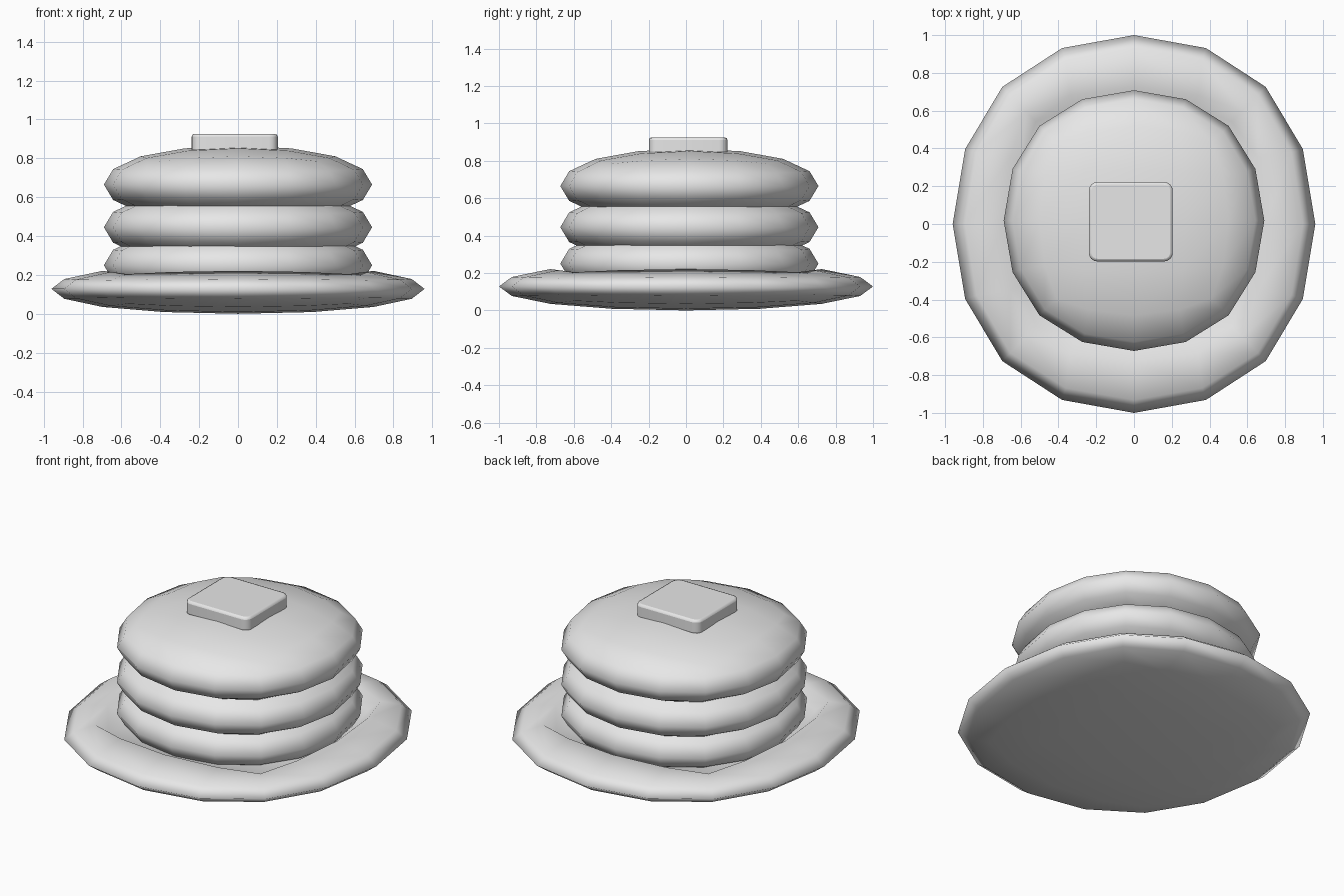
import bpy
import bmesh
from math import radians

old = bpy.data.objects.get("Cube")
if old:
    bpy.data.objects.remove(old, do_unlink=True)

COLOUR = (0.8, 0.8, 0.8, 1.0)
grey = bpy.data.materials.new("light_grey")
grey.use_nodes = True
grey.diffuse_color = COLOUR
grey.node_tree.nodes["Principled BSDF"].inputs["Base Color"].default_value = COLOUR


def add_cube(name):
    bpy.ops.mesh.primitive_cube_add(size=2)
    ob = bpy.context.object
    ob.name = name
    ob.data.materials.append(grey)
    return ob


def rounded_disc(name, centre, radii):
    """Squashed ball made from a twice subdivided cube, fitted to the radii."""
    ob = add_cube(name)
    ob.modifiers.new("round", "SUBSURF").levels = 2
    bpy.ops.object.modifier_apply(modifier="round")
    reach = max(v.co.z for v in ob.data.vertices)
    for v in ob.data.vertices:
        v.co = [c * r / reach for c, r in zip(v.co, radii)]
    ob.location = centre
    return ob


# Plate with its upper patch sunk to form a shallow well
RADII = (0.96, 1.0, 0.128)
plate = rounded_disc("plate", (0, 0, 0.128), RADII)
bm = bmesh.new()
bm.from_mesh(plate.data)
patch = []
for f in bm.faces:
    x, y, z = (c / r for c, r in zip(f.calc_center_median(), RADII))
    if z > max(abs(x), abs(y)):
        patch.append(f)
sunk = bmesh.ops.extrude_face_region(bm, geom=patch)["geom"]
well = [g for g in sunk if isinstance(g, bmesh.types.BMVert)]
bmesh.ops.delete(bm, geom=[f for f in patch if f.is_valid], context="FACES")
for v in well:
    v.co.x *= 0.91
    v.co.y *= 0.91
    v.co.z -= 0.05
bmesh.ops.recalc_face_normals(bm, faces=bm.faces)
bm.to_mesh(plate.data)
bm.free()
bpy.ops.object.shade_smooth()

# Stack of three pancakes
for label, height in (("bottom", 0.25), ("middle", 0.445), ("top", 0.665)):
    rounded_disc(label + "_pancake", (0, 0.018, height), (0.69, 0.69, 0.2))
    bpy.ops.object.shade_smooth()

# Butter pat: rounded upright corners, then softened edges
butter = add_cube("butter_pat")
bm = bmesh.new()
bm.from_mesh(butter.data)
for v in bm.verts:
    v.co = (v.co.x * 0.222, v.co.y * 0.21, v.co.z * 0.045)
upright = [e for e in bm.edges if abs(e.verts[0].co.z - e.verts[1].co.z) > 0.01]
bmesh.ops.bevel(bm, geom=upright, offset=0.045, segments=4, profile=0.5,
                affect="EDGES")
bm.to_mesh(butter.data)
bm.free()
butter.location = (-0.017, 0.012, 0.88)
soft = butter.modifiers.new("soft_edges", "BEVEL")
soft.width = 0.014
soft.segments = 2
soft.limit_method = "ANGLE"
soft.angle_limit = radians(50)
bpy.ops.object.shade_smooth_by_angle(angle=radians(40))
